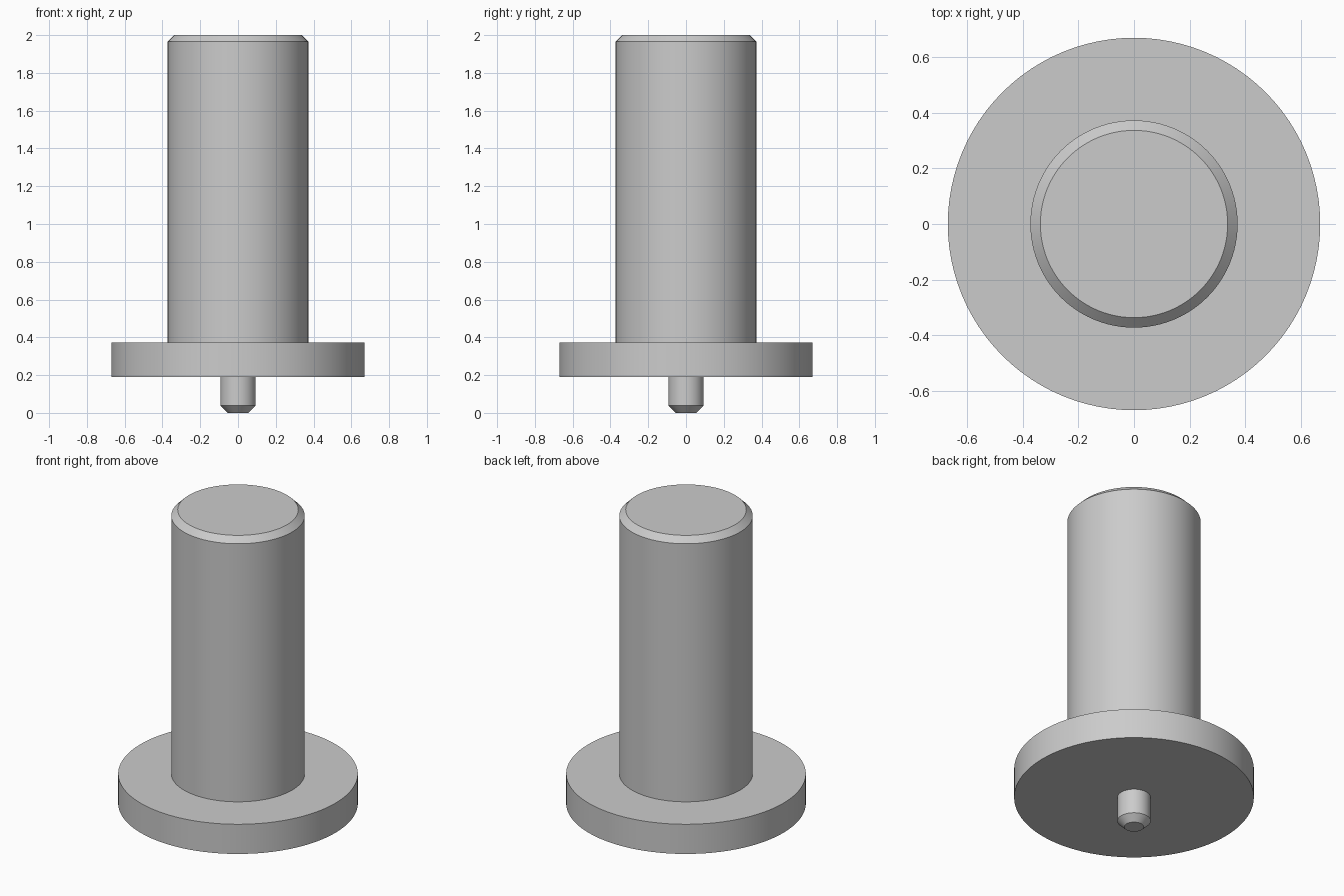
import bpy, bmesh, math
from mathutils import Matrix, Vector

if "Cube" in bpy.data.objects:
    bpy.data.objects.remove(bpy.data.objects["Cube"])

SIDES = 96

steel = bpy.data.materials.new("grey metal")
steel.diffuse_color = (0.6, 0.6, 0.6, 1)
steel.use_nodes = True
steel.node_tree.nodes["Principled BSDF"].inputs["Base Color"].default_value = steel.diffuse_color


def turned_part(name, profile):
    """Spin an (r, z) profile around z into a closed solid."""
    bm = bmesh.new()
    rings = [[bm.verts.new((r * math.cos(a), r * math.sin(a), z))
              for a in (2 * math.pi * i / SIDES for i in range(SIDES))]
             for r, z in profile]
    for low, high in zip(rings, rings[1:]):
        for i in range(SIDES):
            j = (i + 1) % SIDES
            bm.faces.new((low[i], low[j], high[j], high[i]))
    bm.faces.new(rings[0][::-1])
    bm.faces.new(rings[-1])
    mesh = bpy.data.meshes.new(name)
    bm.to_mesh(mesh)
    bm.free()
    mesh.materials.append(steel)
    obj = bpy.data.objects.new(name, mesh)
    bpy.context.collection.objects.link(obj)
    bpy.ops.object.select_all(action='DESELECT')
    obj.select_set(True)
    bpy.context.view_layer.objects.active = obj
    bpy.ops.object.shade_smooth_by_angle(angle=math.radians(30))
    return obj


# Small locating pin with a chamfered tip
turned_part("locating_pin", [(0.054, 0), (0.093, 0.038), (0.093, 0.20)])
# Wide round flange
turned_part("flange", [(0.67, 0.19), (0.67, 0.373)])
# Main shaft with a chamfered top edge
turned_part("shaft", [(0.373, 0.36), (0.373, 1.965), (0.337, 2.0)])
